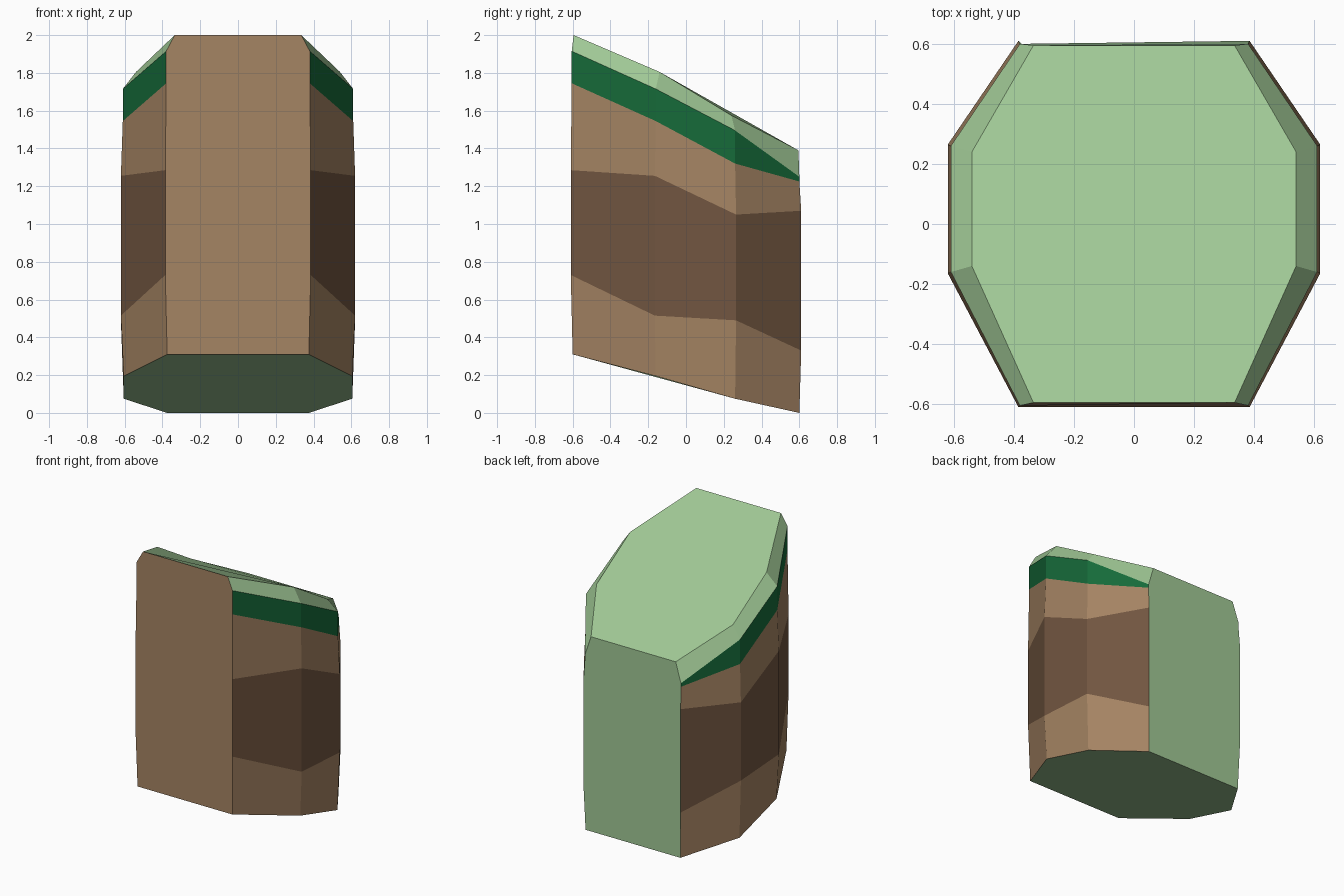
import bpy, bmesh

if "Cube" in bpy.data.objects:
    bpy.data.objects.remove(bpy.data.objects["Cube"])


def material(name, rgb):
    mat = bpy.data.materials.new(name)
    mat.diffuse_color = (*rgb, 1)
    mat.use_nodes = True
    mat.node_tree.nodes["Principled BSDF"].inputs["Base Color"].default_value = mat.diffuse_color
    return mat


mats = [material("light_wood", (0.376, 0.231, 0.125)),
        material("dark_wood", (0.168, 0.093, 0.052)),
        material("dark_green", (0.008, 0.147, 0.042)),
        material("light_green", (0.35, 0.575, 0.30))]
LIGHT_WOOD, DARK_WOOD, DARK_GREEN, LIGHT_GREEN = range(4)

# Half outline of each ring, from front to back: (x, y) for the four right-hand corners
base = [(0.375, -0.60), (0.605, -0.16), (0.605, 0.26), (0.375, 0.60)]
bulge = [(0.385, -0.61), (0.62, -0.165), (0.62, 0.265), (0.385, 0.61)]
shoulder = [(0.38, -0.605), (0.61, -0.16), (0.61, 0.26), (0.38, 0.60)]
rim = [(0.335, -0.595), (0.54, -0.14), (0.54, 0.24), (0.335, 0.595)]

# Each ring: outline, heights from front to back, colour of the band above it
rings = [(base, (0.31, 0.195, 0.075, 0.0), LIGHT_WOOD),
         (bulge, (0.73, 0.515, 0.49, 0.33), DARK_WOOD),
         (bulge, (1.285, 1.255, 1.05, 1.07), LIGHT_WOOD),
         (shoulder, (1.745, 1.545, 1.32, 1.225), DARK_GREEN),
         (shoulder, (1.915, 1.715, 1.495, 1.25), LIGHT_GREEN),
         (rim, (2.0, 1.805, 1.575, 1.39), None)]

bm = bmesh.new()


def face(verts, mat):
    bm.faces.new(verts).material_index = mat


# Mirrored columns of corners, banded on both sides
right, left = [[[bm.verts.new((s * x, y, z)) for (x, y), z in zip(outline, zs)]
                for outline, zs, _ in rings] for s in (1, -1)]
for side in (right, left):
    for lo, hi, (_, _, mat) in zip(side, side[1:], rings):
        for i in range(3):
            face((lo[i], lo[i + 1], hi[i + 1], hi[i]), mat)

# Plain front and back, sloping top and bottom
for i, mat in ((0, LIGHT_WOOD), (3, LIGHT_GREEN)):
    face([r[i] for r in right] + [l[i] for l in reversed(left)], mat)
for k in (0, -1):
    face(right[k] + left[k][::-1], LIGHT_GREEN)

bmesh.ops.recalc_face_normals(bm, faces=bm.faces)
mesh = bpy.data.meshes.new("trunk_block")
bm.to_mesh(mesh)
bm.free()
for mat in mats:
    mesh.materials.append(mat)
bpy.context.collection.objects.link(bpy.data.objects.new("trunk_block", mesh))
